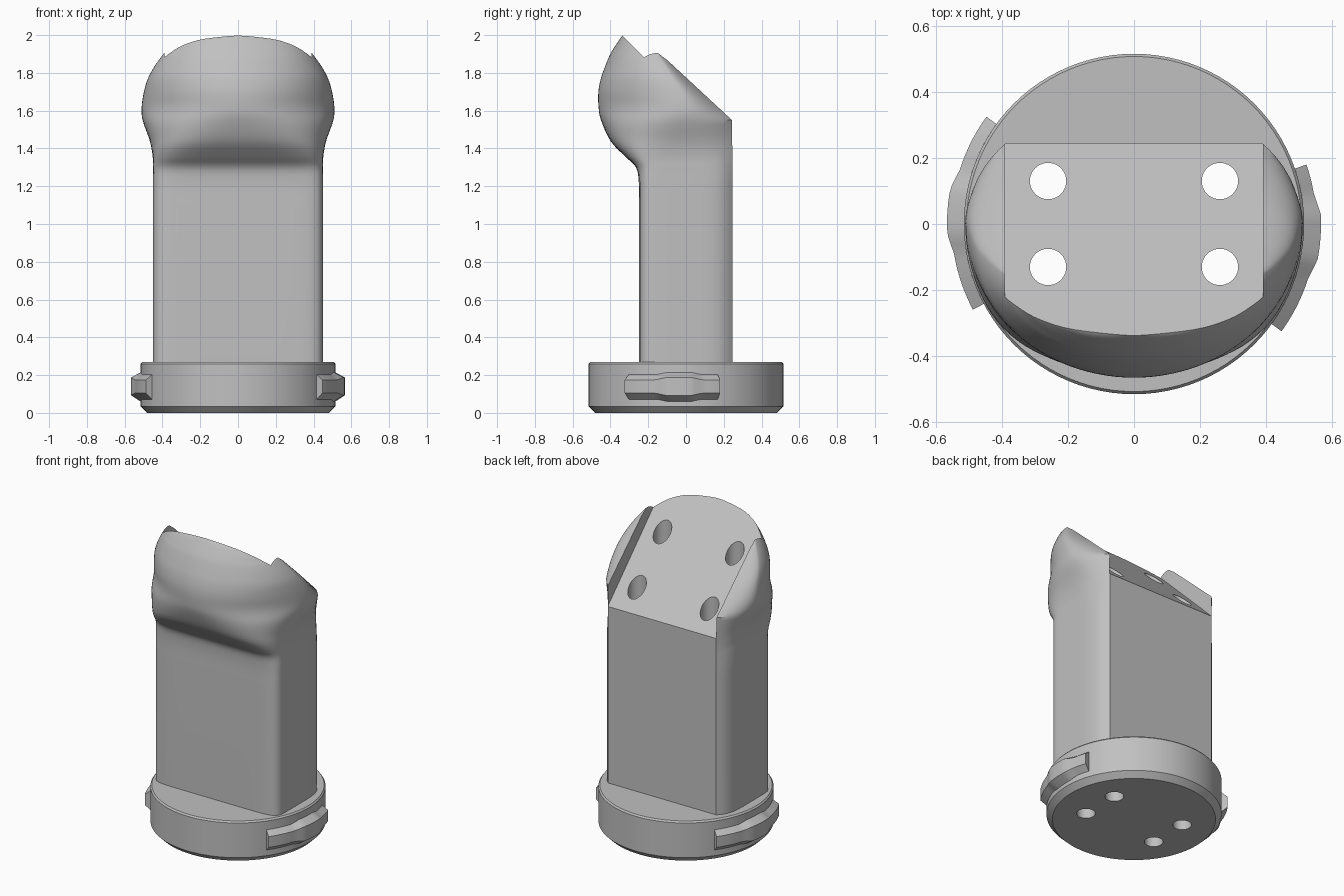
import bpy, bmesh, math

if "Cube" in bpy.data.objects:
    bpy.data.objects.remove(bpy.data.objects["Cube"])

grey = bpy.data.materials.new("plain grey")
grey.use_nodes = True
colour = (0.53, 0.53, 0.53, 1)
grey.diffuse_color = colour
grey.node_tree.nodes["Principled BSDF"].inputs["Base Color"].default_value = colour


def loft(name, rings, smooth=None):
    """Closed solid skinned through rings of equal point count."""
    bm = bmesh.new()
    loops = [[bm.verts.new(p) for p in ring] for ring in rings]
    count = len(loops[0])
    for a, b in zip(loops, loops[1:]):
        for i in range(count):
            j = (i + 1) % count
            bm.faces.new((a[i], a[j], b[j], b[i]))
    bm.faces.new(loops[0][::-1])
    bm.faces.new(loops[-1])
    bmesh.ops.recalc_face_normals(bm, faces=bm.faces)
    mesh = bpy.data.meshes.new(name)
    bm.to_mesh(mesh)
    bm.free()
    mesh.materials.append(grey)
    ob = bpy.data.objects.new(name, mesh)
    bpy.context.collection.objects.link(ob)
    if smooth:
        shade(ob, smooth)
    return ob


def shade(ob, degrees):
    bpy.ops.object.select_all(action="DESELECT")
    ob.select_set(True)
    bpy.context.view_layer.objects.active = ob
    bpy.ops.object.shade_smooth_by_angle(angle=math.radians(degrees))


def circle(r, z, x=0, y=0, n=96):
    turn = [math.tau * i / n for i in range(n)]
    return [(x + r * math.cos(t), y + r * math.sin(t), z) for t in turn]


def cut(ob, cutters):
    """Subtract the cutters, leaving a plain mesh."""
    for c in cutters:
        mod = ob.modifiers.new("cut", "BOOLEAN")
        mod.operation = "DIFFERENCE"
        mod.solver = "EXACT"
        mod.object = c
    bpy.context.view_layer.update()
    graph = bpy.context.evaluated_depsgraph_get()
    mesh = bpy.data.meshes.new_from_object(ob.evaluated_get(graph))
    ob.modifiers.clear()
    ob.data = mesh


# Body keys: height, half width, front depth, centre depth, squareness
KEYS = [
    (1.10, .45, -.25, 0, 10), (1.22, .45, -.25, 0, 10),
    (1.30, .45, -.265, 0, 8), (1.36, .452, -.325, 0, 5.5),
    (1.44, .467, -.40, 0, 3.4), (1.55, .505, -.45, 0, 2.3),
    (1.62, .51, -.463, 0, 2), (1.70, .498, -.464, -.03, 2),
    (1.77, .477, -.451, -.075, 2), (1.83, .445, -.43, -.11, 2),
    (1.88, .41, -.41, -.14, 2), (1.91, .385, -.395, -.155, 2),
    (1.95, .34, -.37, -.19, 2), (1.98, .25, -.35, -.25, 2),
    (2.0, .06, -.335, -.31, 2),
]
NOTCH = .39


def spline(a, b, c, d, t):
    return b + t / 2 * (c - a + t * (2*a - 5*b + 4*c - d + t * (3*(b - c) + d - a)))


def section(z, w, front, mid, n):
    """Rounded front, curved sides and a flat back."""
    def point(t, depth, e):
        c, s = math.cos(t), math.sin(t)
        r = (abs(c) ** e + abs(s) ** e) ** (-1 / e)
        return (w * r * c, mid + depth * r * s, z)

    pts = [point(math.pi + math.pi * i / 56, mid - front, n) for i in range(57)]
    corner = min(NOTCH - .002, w * .93)
    back = .245 - max(0, z - 1.55) * 1.08
    back = max(back, mid + .02)
    e = 2 + (n - 2) / 4
    rise = (1 - (corner / w) ** e) ** (1 / e)
    end = math.atan2(rise, corner / w)
    depth = (back - mid) / rise
    side = [point(end * i / 10, depth, e) for i in range(1, 11)]
    return pts + side + [(-x, y, h) for x, y, h in reversed(side)]


rings = [section(.265, *KEYS[0][1:])]
for i in range(len(KEYS) - 1):
    quad = [KEYS[max(0, i - 1)], KEYS[i], KEYS[i + 1], KEYS[min(len(KEYS) - 1, i + 2)]]
    for step in range(4):
        rings.append(section(*[spline(*v, step / 4) for v in zip(*quad)]))
rings.append(section(*KEYS[-1]))
body = loft("body", rings)

# Sloped seat notch between the two side lips
profile = [(.7, .96), (-.8, 2.46), (.7, 2.46)]
notch = loft("notch_cutter", [[(x, y, z) for y, z in profile] for x in (-NOTCH, NOTCH)])

# Four vertical bolt holes
holes = [loft("hole_cutter", [circle(.055, z, x, y, 40) for z in (-.1, 2.2)])
         for x in (-.26, .26) for y in (-.13, .13)]

# Round base with chamfered rim
base = loft("base", [circle(r, z) for r, z in
                     ((.48, 0), (.515, .035), (.515, .26), (.507, .27))])

cut(body, [notch] + holes)
cut(base, holes)
shade(body, 32)
shade(base, 25)
for cutter in [notch] + holes:
    bpy.data.objects.remove(cutter)


# Locking lugs with a raised middle
def lug(name, facing, first, last):
    stations = [first + (last - first) * i / 24 for i in range(25)]
    rings = []
    for a in stations:
        bump = min(1, max(0, (13 - abs(a + 4)) / 6))
        r = .552 + .014 * bump
        grow = .012 * bump
        t = math.radians(facing + a)
        shape = [(.49, .072 - grow), (.515, .072 - grow), (r, .105 - grow),
                 (r, .175 + grow), (.515, .203 + grow), (.49, .203 + grow)]
        rings.append([(q * math.cos(t), q * math.sin(t), z) for q, z in shape])
    loft(name, rings, 20)


lug("left_lug", 0, -36, 19)
lug("right_lug", 180, -36, 28)
